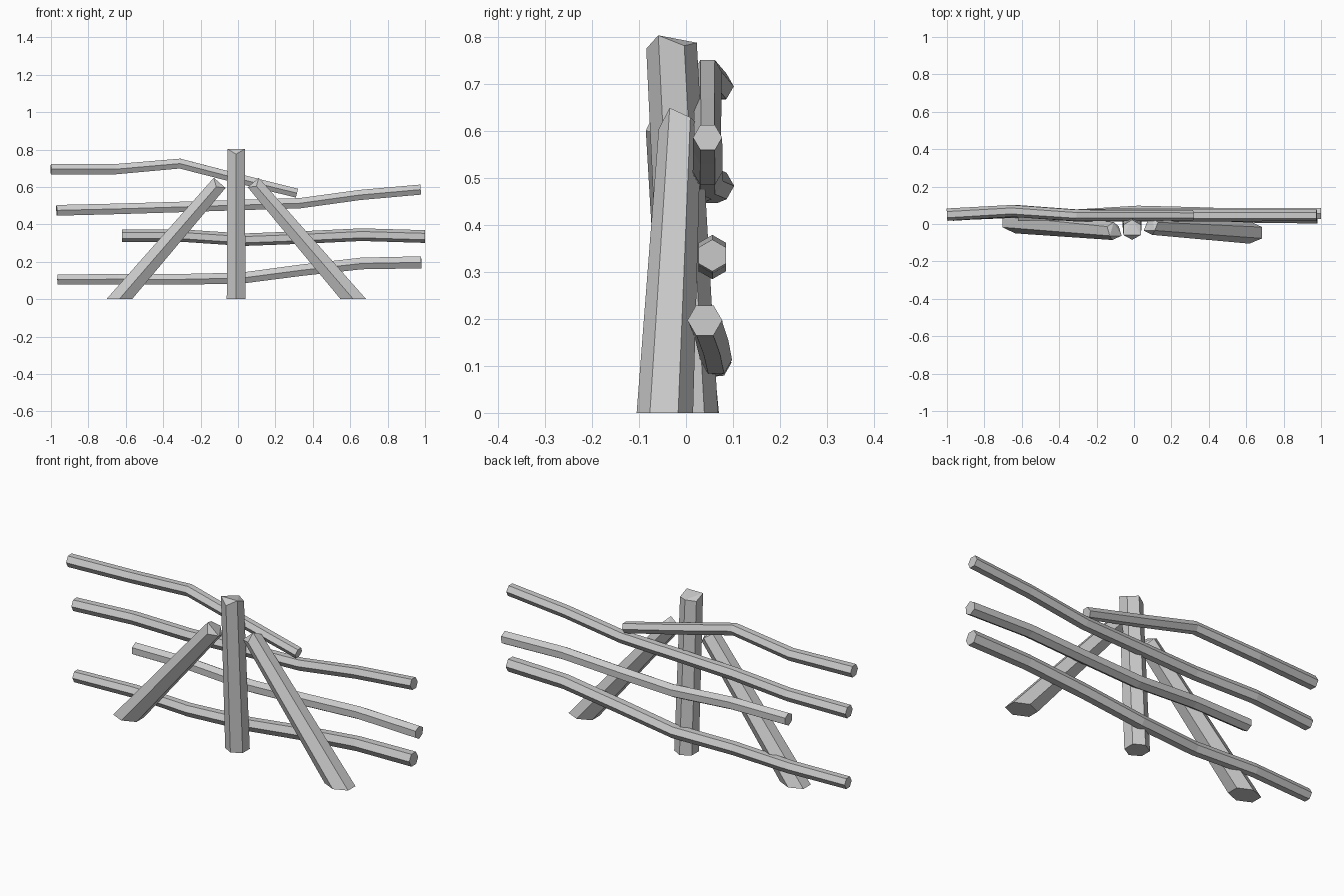
import bpy, bmesh, math
from mathutils import Vector

if "Cube" in bpy.data.objects:
    bpy.data.objects.remove(bpy.data.objects["Cube"])


def hex_beam(name, points, radii, phase=0.0, post=False, cap=None):
    """Six-sided beam swept along points, closed at both ends."""
    pts = [Vector(p) for p in points]
    n = len(pts)
    bm = bmesh.new()
    rings = []
    for i, p in enumerate(pts):
        t = (pts[min(i + 1, n - 1)] - pts[max(i - 1, 0)]).normalized()
        u = Vector((0, 1, 0))
        u = (u - t * u.dot(t)).normalized()
        v = t.cross(u)
        f = i / (n - 1)
        r = radii[0] * (1 - f) + radii[1] * f
        ring = []
        for k in range(6):
            a = math.radians(phase + 60 * k)
            co = p + (u * math.cos(a) + v * math.sin(a)) * r
            if post and i == 0:
                co -= t * (co.z / t.z)      # foot cut flush with the ground
            if cap and i == n - 1:
                co += t * cap[k]            # rough-hewn top
            ring.append(bm.verts.new(co))
        rings.append(ring)
    for a, b in zip(rings, rings[1:]):
        for k in range(6):
            j = (k + 1) % 6
            bm.faces.new((a[k], a[j], b[j], b[k]))
    bm.faces.new(rings[0][::-1])
    top = rings[-1]
    if cap:
        # chamfered front corner, back slope and side facets
        for ids in ((2, 3, 4), (1, 2, 0), (0, 2, 4), (0, 4, 5)):
            bm.faces.new([top[k] for k in ids])
    else:
        bm.faces.new(top)
    bmesh.ops.recalc_face_normals(bm, faces=bm.faces[:])
    me = bpy.data.meshes.new(name)
    bm.to_mesh(me)
    bm.free()
    ob = bpy.data.objects.new(name, me)
    bpy.context.collection.objects.link(ob)
    return ob


# Upright post and two slanted braces
CAP = (0.0, -0.005, 0.02, -0.007, 0.02, -0.005)
hex_beam("centre_post", [(-0.01, 0.01, 0), (-0.01, -0.031, 0.785)],
         (0.058, 0.054), post=True, cap=CAP)
hex_beam("left_brace", [(-0.635, 0.01, 0), (-0.11, -0.038, 0.608)],
         (0.06, 0.048), post=True, cap=CAP)
hex_beam("right_brace", [(0.617, -0.045, 0), (0.095, -0.013, 0.608)],
         (0.06, 0.045), post=True, cap=CAP)

# Crooked rails behind the posts
hex_beam("top_rail", [(-1, 0.05, 0.695), (-0.655, 0.07, 0.695), (-0.31, 0.046, 0.725),
                      (0, 0.046, 0.645), (0.315, 0.046, 0.567)], (0.033, 0.028))
hex_beam("upper_rail", [(-0.97, 0.05, 0.475), (-0.64, 0.07, 0.483), (-0.31, 0.046, 0.493),
                        (0.0, 0.046, 0.503), (0.33, 0.046, 0.513), (0.65, 0.046, 0.557),
                        (0.977, 0.046, 0.586)], (0.033, 0.031))
hex_beam("middle_rail", [(-0.62, 0.045, 0.34), (-0.3, 0.05, 0.34), (0.03, 0.056, 0.318),
                         (0.35, 0.056, 0.33), (0.66, 0.056, 0.345), (1, 0.056, 0.335)],
         (0.033, 0.034), phase=30)
hex_beam("bottom_rail", [(-0.965, 0.05, 0.105), (-0.64, 0.065, 0.107), (-0.31, 0.045, 0.106),
                         (0.02, 0.064, 0.113), (0.34, 0.055, 0.155), (0.66, 0.042, 0.191),
                         (0.98, 0.04, 0.197)], (0.031, 0.037))
